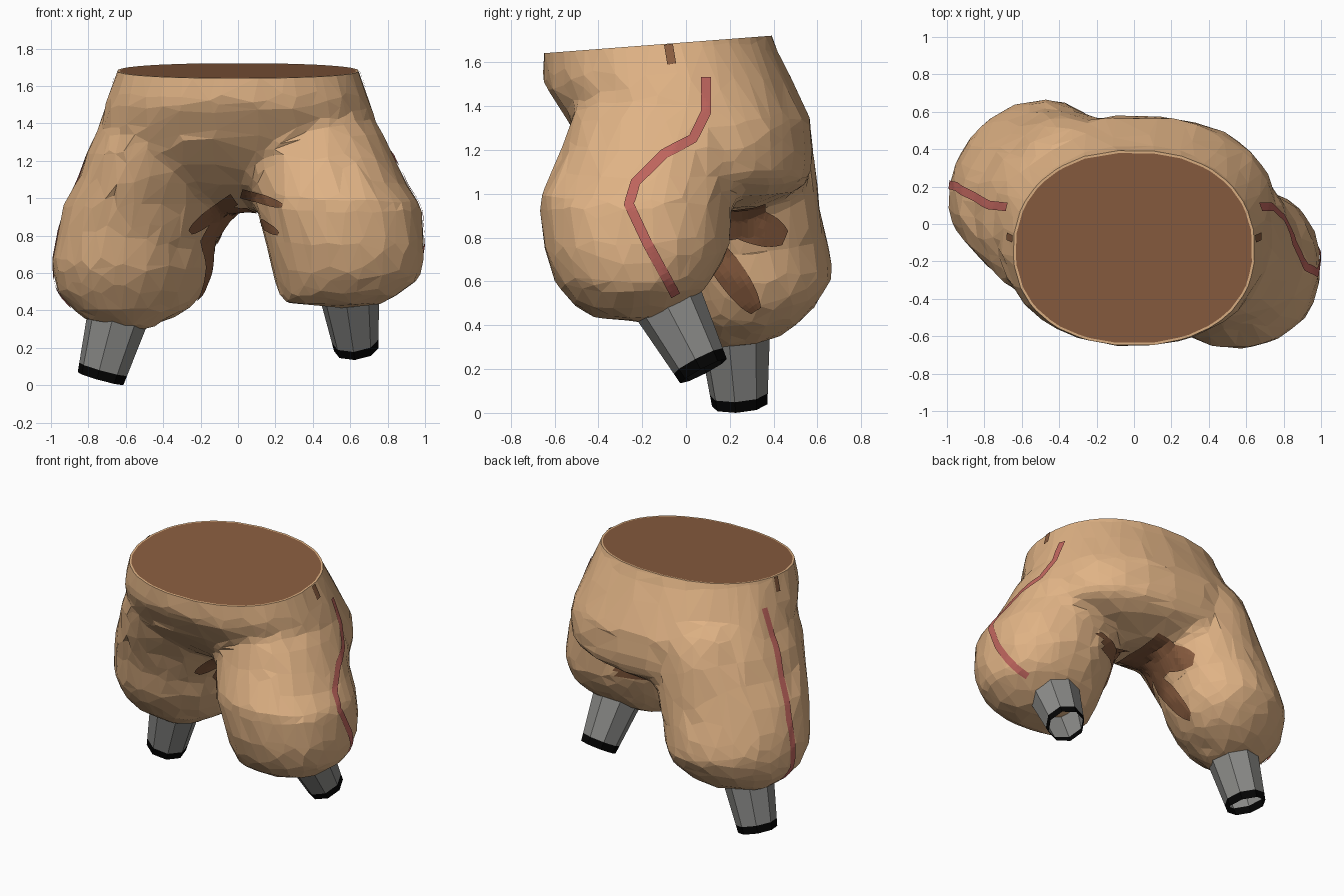
import bpy, bmesh, math, random
from mathutils import Vector
from mathutils.bvhtree import BVHTree

random.seed(4)
if "Cube" in bpy.data.objects:
    bpy.data.objects.remove(bpy.data.objects["Cube"], do_unlink=True)


def material(name, rgb):
    m = bpy.data.materials.new(name)
    m.use_nodes = True
    m.diffuse_color = (*rgb, 1)
    m.node_tree.nodes["Principled BSDF"].inputs["Base Color"].default_value = (*rgb, 1)
    return m


tan = material("tan cloth", (0.745, 0.45, 0.235))
brown = material("dark brown", (0.25, 0.108, 0.05))
red = material("faded red", (0.52, 0.13, 0.11))
grey = material("grey", (0.26, 0.26, 0.25))
black = material("black", (0.001, 0.001, 0.001))


def add_object(name, bm, mats):
    mesh = bpy.data.meshes.new(name)
    bm.to_mesh(mesh)
    bm.free()
    for m in mats:
        mesh.materials.append(m)
    ob = bpy.data.objects.new(name, mesh)
    bpy.context.collection.objects.link(ob)
    return ob


def loft(bm, rings, sides=20, axis=(0, 0, 1), cap_end=True, power=1.0, shear=0.0):
    """Skin rings of (x, y, z, rx, ry), each square to the axis; power < 1 squares them."""
    turn = Vector((0, 0, 1)).rotation_difference(Vector(axis))
    bend = lambda c: math.copysign(abs(c) ** power, c)
    loops, bands = [], []
    for x, y, z, rx, ry in rings:
        loop = []
        for i in range(sides):
            a = math.tau * (i + 0.5) / sides
            dx = rx * bend(math.cos(a))
            p = turn @ Vector((dx, ry * bend(math.sin(a)) + shear * dx, 0))
            loop.append(bm.verts.new(p + Vector((x, y, z))))
        loops.append(loop)
    for lo, hi in zip(loops, loops[1:]):
        bands.append([bm.faces.new((lo[i], lo[i - 1], hi[i - 1], hi[i])) for i in range(sides)])
    bm.faces.new(loops[0])
    if cap_end:
        bm.faces.new(loops[-1][::-1])
    bmesh.ops.recalc_face_normals(bm, faces=bm.faces[:])
    return bands


# Trousers: hips and two bent legs, fused into one skin
bm = bmesh.new()
loft(bm, [(0, -.125, 1.9, .57, .47), (0, -.122, 1.68, .65, .53), (0, -.08, 1.5, .715, .575),
          (0, .02, 1.32, .765, .56), (0, .09, 1.17, .765, .49), (.03, .14, 1.07, .68, .43),
          (.03, .16, 1.0, .48, .33), (.01, .12, .93, .2, .16)], 24, power=.9)
loft(bm, [(.37, -.04, 1.48, .3, .38), (.41, -.09, 1.36, .365, .43), (.44, -.13, 1.2, .41, .44),
          (.49, -.19, 1.07, .42, .44), (.54, -.23, .97, .445, .445), (.575, -.225, .75, .43, .43),
          (.585, -.24, .58, .395, .35), (.54, -.26, .48, .32, .25), (.5, -.25, .43, .24, .15)],
     power=.94)
loft(bm, [(-.36, .04, 1.42, .36, .47), (-.4, .08, 1.25, .41, .49), (-.43, .12, 1.1, .43, .47),
          (-.48, .16, .96, .455, .44), (-.515, .19, .85, .45, .43), (-.55, .215, .75, .435, .43),
          (-.565, .235, .63, .435, .43), (-.575, .245, .5, .4, .36), (-.575, .23, .4, .31, .27),
          (-.6, .22, .34, .21, .18)], shear=.2)
right_axis = Vector((-.09, .025, -.325)).normalized()
left_axis = Vector((.035, .14, -.27)).normalized()
loft(bm, [(-.61, .22, .48, .23, .23), (-.64, .22, .335, .185, .175)], 10, right_axis)
loft(bm, [(.58, -.15, .65, .26, .26), (.592, -.075, .48, .18, .18)], 10, left_axis)
trousers = add_object("trousers", bm, [tan, brown])

remesh = trousers.modifiers.new("fuse", "REMESH")
remesh.mode = "VOXEL"
remesh.voxel_size = 0.04
soften = trousers.modifiers.new("soften", "SMOOTH")
soften.factor, soften.iterations = 0.5, 6
facets = trousers.modifiers.new("facets", "DECIMATE")
facets.ratio = 0.11
bpy.context.view_layer.update()
fused = bpy.data.meshes.new_from_object(
    trousers.evaluated_get(bpy.context.evaluated_depsgraph_get()))
trousers.modifiers.clear()

# Crumple the cloth a little, then cut the sloping waist and close it
bm = bmesh.new()
bm.from_mesh(fused)
for v in bm.verts:
    if v.co.z < 1.6:
        v.co += Vector([random.uniform(-1, 1) for _ in range(3)]) * 0.006
slope = Vector((0, -.077, 1)).normalized()
waist = Vector((0, -.12, 1.682))
bmesh.ops.bisect_plane(bm, geom=bm.verts[:] + bm.edges[:] + bm.faces[:],
                       plane_co=waist, plane_no=slope, clear_outer=True)
rim = [e for e in bm.edges if e.is_boundary]
lid = bmesh.ops.holes_fill(bm, edges=rim, sides=0)["faces"]
bmesh.ops.recalc_face_normals(bm, faces=bm.faces[:])
bmesh.ops.inset_region(bm, faces=lid, thickness=0.013)
for f in bm.faces:
    f.material_index = 0
    f.smooth = False
for f in lid:
    f.material_index = 1
bm.to_mesh(trousers.data)
tree = BVHTree.FromBMesh(bm)
bm.free()
bpy.data.meshes.remove(fused)


# Thin painted marks that hug the cloth
def mark(name, path, origin, toward, width, mat, fade=False):
    """Cast a ribbon along 'toward'; path gives the two other coordinates."""
    toward = Vector(toward)
    axis = max(range(3), key=lambda i: abs(toward[i]))
    pts = []
    for p in path:
        full = list(p)
        full.insert(axis, origin)
        pts.append(Vector(full))
    line = []
    for a, b in zip(pts, pts[1:]):
        line += [a.lerp(b, i / 10) for i in range(10)]
    line.append(pts[-1])
    bm = bmesh.new()
    rows = []
    for i, p in enumerate(line):
        tangent = line[min(i + 2, len(line) - 1)] - line[max(i - 2, 0)]
        side = tangent.cross(toward).normalized()
        w = width * (1 - 0.6 * (i / (len(line) - 1)) ** 7) if fade else width
        row = []
        for k in range(5):
            start = p + side * w * (k / 4 - 0.5)
            hit, normal, _, _ = tree.ray_cast(start, toward)
            if hit is None:
                row.append(None)
                continue
            if normal.dot(toward) > 0:
                normal = -normal
            row.append(bm.verts.new(hit + normal * 0.007))
        rows.append(row)
    for r, s in zip(rows, rows[1:]):
        for k in range(4):
            quad = (r[k], r[k + 1], s[k + 1], s[k])
            if None in quad:
                continue
            if max((a.co - b.co).length for a in quad for b in quad) < 0.15:
                bm.faces.new(quad)
    bmesh.ops.recalc_face_normals(bm, faces=bm.faces[:])
    add_object(name, bm, [mat])


mark("left_side_stripe", [(.09, 1.53), (.09, 1.37), (.03, 1.25), (-.1, 1.18), (-.23, 1.05),
                          (-.26, .95), (-.18, .78), (-.05, .54)], 2, (-1, 0, 0), .045, red)
mark("right_side_stripe", [(.09, 1.53), (.1, 1.3), (.15, 1.08), (.2, .85), (.21, .65),
                           (.2, .42)], -2, (1, 0, 0), .045, red)
for name, s in (("left", 1), ("right", -1)):
    mark(name + "_waist_mark", [(-.08, 1.68), (-.065, 1.59)], 2 * s, (-s, 0, 0), .04, brown)
mark("crotch_stain", [(0, -.08), (0, .1), (0, .36)], .66, (0, 0, 1), .2, brown)
mark("right_inner_upper_stain", [(.0, .87), (.25, .88), (.45, .8)], 0, (-1, 0, 0), .17, brown, True)
mark("right_inner_lower_stain", [(.05, .82), (.18, .67), (.32, .47)], 0, (-1, 0, 0), .13, brown, True)
mark("left_inner_upper_stain", [(.2, .87), (.05, .84), (-.12, .74)], 0.03, (1, 0, 0), .15, brown, True)
mark("right_front_stain", [(-.02, 1.0), (-.15, .91), (-.26, .82)], -2, (0, 1, 0), .07, brown, True)
mark("left_front_stain", [(.02, 1.03), (.12, 1.0), (.24, .96)], -2, (0, 1, 0), .05, brown, True)
mark("left_front_lower_stain", [(.08, .9), (.22, .81)], -2, (0, 1, 0), .045, brown, True)


# Open ankle tubes with a black band at the foot
def ankle(name, top, length, axis, r_top, r_end):
    bm = bmesh.new()
    rings = []
    for t in (-0.25, 0, 1 - 0.052 / length, 1):
        p = Vector(top) + axis * length * t
        r = r_top + (r_end - r_top) * t
        rings.append((*p, r, r))
    bands = loft(bm, rings, 8, axis, cap_end=False)
    for f in bands[-1]:
        f.material_index = 1
    add_object(name, bm, [grey, black])


ankle("right_ankle", (-.645, .22, .36), .338, right_axis, .165, .128)
ankle("left_ankle", (.595, -.07, .48), .328, left_axis, .16, .12)
